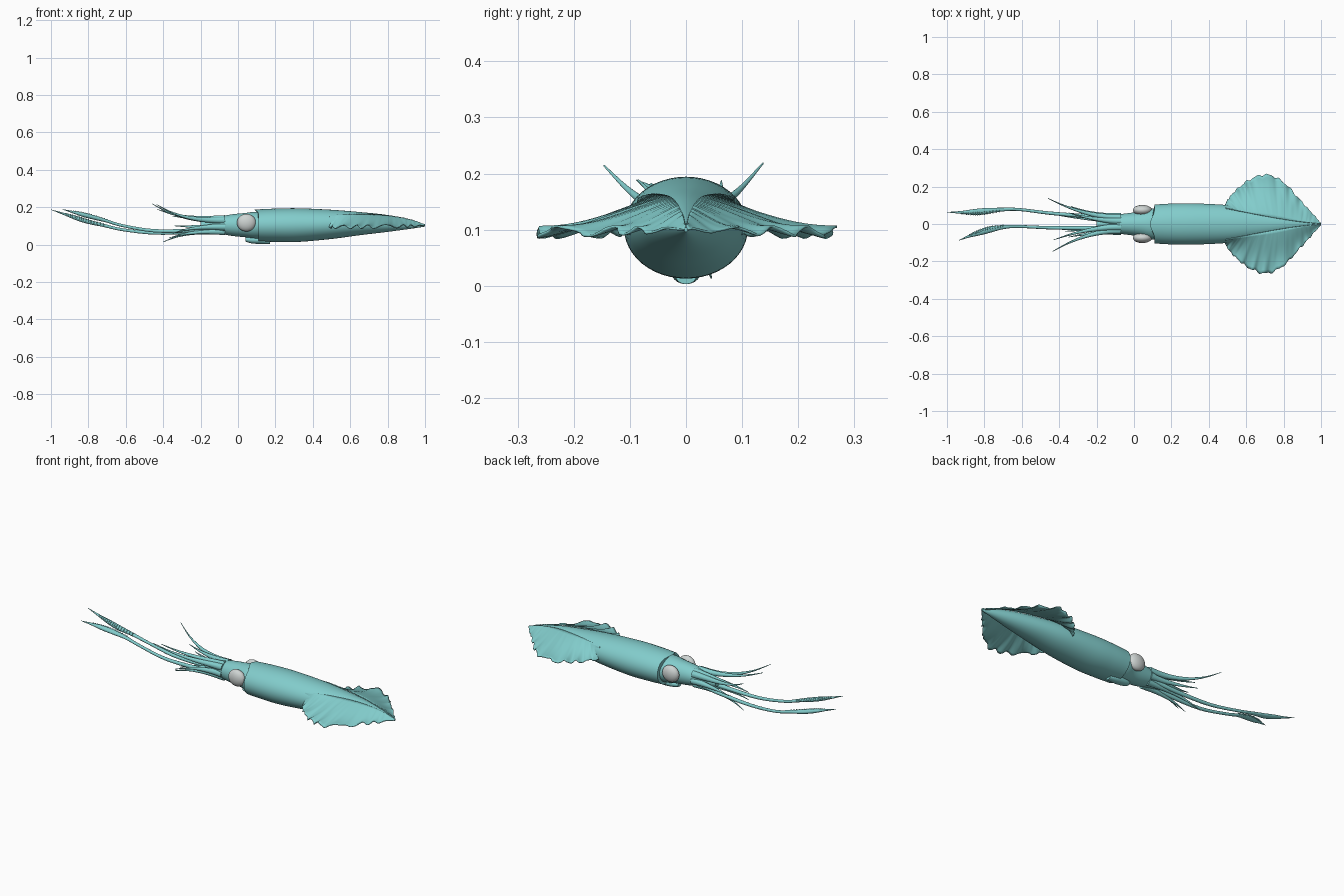
import bpy, bmesh, math
from mathutils import Vector, Matrix

if "Cube" in bpy.data.objects:
    bpy.data.objects.remove(bpy.data.objects["Cube"])


def material(name, rgb):
    m = bpy.data.materials.new(name)
    m.use_nodes = True
    m.diffuse_color = (*rgb, 1)
    m.node_tree.nodes["Principled BSDF"].inputs["Base Color"].default_value = (*rgb, 1)
    return m


SKIN = material("teal skin", (0.225, 0.61, 0.605))
EYE = material("eye grey", (0.62, 0.66, 0.65))


def finish(name, bm, mat, angle=50):
    bmesh.ops.recalc_face_normals(bm, faces=bm.faces)
    me = bpy.data.meshes.new(name)
    bm.to_mesh(me)
    bm.free()
    ob = bpy.data.objects.new(name, me)
    bpy.context.collection.objects.link(ob)
    me.materials.append(mat)
    bpy.ops.object.select_all(action="DESELECT")
    ob.select_set(True)
    bpy.context.view_layer.objects.active = ob
    bpy.ops.object.shade_smooth_by_angle(angle=math.radians(angle))
    return ob


def spline(points, steps):
    """Smooth path through tuples of any length."""
    pts = [Vector(p) for p in points]
    pts = [2 * pts[0] - pts[1]] + pts + [2 * pts[-1] - pts[-2]]
    out = []
    for a, b, c, d in zip(pts, pts[1:], pts[2:], pts[3:]):
        for i in range(steps):
            t = i / steps
            out.append(0.5 * (2 * b + (c - a) * t + (2 * a - 5 * b + 4 * c - d) * t * t
                              + (3 * b - a - 3 * c + d) * t ** 3))
    return out + [pts[-2]]


def loft(name, rings, sides=32, steps=4, shift=None):
    """Skin elliptical sections (x, y, z, half width, half height)."""
    bm = bmesh.new()
    loops = []
    for x, y, z, ry, rz in spline(rings, steps):
        loop = []
        for k in range(sides):
            a = 2 * math.pi * k / sides
            dx = shift(x, a) if shift else 0
            loop.append(bm.verts.new((x + dx, y + max(ry, .001) * math.cos(a),
                                      z + max(rz, .001) * math.sin(a))))
        loops.append(loop)
    for p, q in zip(loops, loops[1:]):
        for k in range(sides):
            n = (k + 1) % sides
            bm.faces.new((p[k], p[n], q[n], q[k]))
    bm.faces.new(loops[0])
    bm.faces.new(loops[-1])
    return finish(name, bm, SKIN)


# Mantle, with a small dorsal point on its collar
BODY = [(.11, 0, .102, .104, .085), (.2, 0, .103, .109, .089), (.32, 0, .104, .11, .09),
        (.5, 0, .108, .101, .078), (.65, 0, .112, .08, .062), (.8, 0, .113, .051, .045),
        (.92, 0, .108, .023, .024), (1, 0, .1, .003, .004)]


def collar(x, a):
    return -.025 * max(0, math.sin(a)) ** 10 * max(0, 1 - (x - .11) / .12)


loft("mantle", BODY, sides=48, steps=6, shift=collar)

# Head tapering into the crown of arms, and siphon
loft("head", [(-.2, 0, .1, .018, .02), (-.14, 0, .102, .038, .036), (-.09, 0, .104, .05, .047),
              (-.03, 0, .104, .058, .058), (.04, 0, .104, .068, .065),
              (.09, 0, .103, .082, .072), (.16, 0, .102, .085, .072)])
loft("siphon", [(.04, 0, .028, .016, .012), (.07, 0, .025, .022, .018),
                (.12, 0, .023, .026, .02), (.17, 0, .016, .018, .013)], sides=20)

# Eyes
for side, label in ((1, "left"), (-1, "right")):
    bm = bmesh.new()
    bmesh.ops.create_uvsphere(bm, u_segments=32, v_segments=16, radius=1)
    for v in bm.verts:
        v.co = (.045 + v.co.x * .051, side * (.074 + v.co.y * .028), .117 + v.co.z * .047)
    finish(label + "_eye", bm, EYE)

# Fins: rippled sheets draped from the back of the mantle
SECTIONS = spline(BODY, 12)
OUTLINE = spline([(.487, .1), (.505, .135), (.55, .185), (.62, .238), (.71, .264), (.8, .222),
                  (.885, .132), (.945, .066), (1, .004)], 12)
COLS, ROWS = len(OUTLINE), 14


def section_at(x):
    return min(SECTIONS, key=lambda s: abs(s[0] - x))


for side, label in ((1, "left"), (-1, "right")):
    bm = bmesh.new()
    grid = []
    for i, (ex, ey) in enumerate(OUTLINE):
        u = i / (COLS - 1)
        rx = .49 + .51 * u
        _, _, cz, ry, rz = section_at(rx)
        f = .82 - .55 * u
        root = Vector((rx, f * ry, cz + rz * math.sqrt(1 - f * f)))
        fade = math.sin(math.pi * u) ** .6
        wave = math.sin(u * 54 + 1.5 * math.sin(u * 17 + side))
        jag = math.sin(u * 75 + side) + .6 * math.sin(u * 131)
        tip = Vector((ex, ey + .005 * fade * jag, .091 + .009 * u))
        row = []
        for j in range(ROWS):
            v = j / (ROWS - 1)
            p = root.lerp(tip, v)
            p.z += .01 * wave * fade * v ** 3 - .012 * fade * math.sin(math.pi * v) * v
            p.z += .003 * (1 - v)
            row.append(bm.verts.new((p.x, side * p.y, p.z)))
        grid.append(row)
    for p, q in zip(grid, grid[1:]):
        for j in range(ROWS - 1):
            bm.faces.new((p[j], p[j + 1], q[j + 1], q[j]))
    fin = finish(label + "_fin", bm, SKIN)
    mod = fin.modifiers.new("thickness", "SOLIDIFY")
    mod.thickness, mod.offset = .004, 0

# Eight arms: start (y, z), tip (x, y, z)
ARMS = [((.034, .13), (-.46, .137, .218)), ((.016, .138), (-.35, .06, .152)),
        ((.04, .095), (-.34, .095, .1)), ((.022, .07), (-.4, .045, .014)),
        ((-.034, .13), (-.435, -.146, .214)), ((-.016, .138), (-.43, -.085, .188)),
        ((-.04, .095), (-.35, -.07, .06)), ((-.022, .07), (-.37, -.04, .035))]
for n, ((y, z), (tx, ty, tz)) in enumerate(ARMS):
    rings = []
    for t in (0, .2, .4, .6, .8, 1):
        r = .018 * (1 - t) ** 1.1 + .0015
        rings.append((-.07 + (tx + .07) * t, y + (ty - y) * t ** 1.9,
                      z + (tz - z) * t ** 2.8, r, r))
    loft("arm_%d" % (n + 1), rings, sides=14)

# Two long tentacles with widened clubs
LEFT = [(-.08, .03, .085, .013, .013), (-.25, .042, .068, .011, .011),
        (-.45, .058, .062, .009, .009), (-.62, .078, .08, .008, .008),
        (-.72, .076, .103, .011, .009), (-.8, .068, .122, .017, .012),
        (-.86, .064, .14, .015, .012), (-.92, .062, .16, .008, .007),
        (-1, .063, .187, .001, .001)]
RIGHT = [(-.08, -.02, .085, .013, .013), (-.25, -.022, .075, .011, .011),
         (-.45, -.02, .074, .009, .009), (-.62, -.013, .102, .008, .008),
         (-.7, -.017, .126, .011, .009), (-.77, -.03, .145, .017, .012),
         (-.83, -.047, .16, .015, .012), (-.88, -.064, .173, .008, .007),
         (-.937, -.088, .188, .001, .001)]
for side, label, path in ((1, "left", LEFT), (-1, "right", RIGHT)):
    loft(label + "_tentacle", path, sides=14)
    # Rows of small suckers on the inner face of the club
    bm = bmesh.new()
    for x, y, z, ry, rz in spline(path[4:8], 5):
        for a in (.1, .7, 1.3):
            spot = Vector((x, y - side * ry * math.cos(a), z + rz * math.sin(a)))
            bmesh.ops.create_icosphere(bm, subdivisions=1, radius=.0035,
                                       matrix=Matrix.Translation(spot))
    finish(label + "_club_suckers", bm, SKIN)
